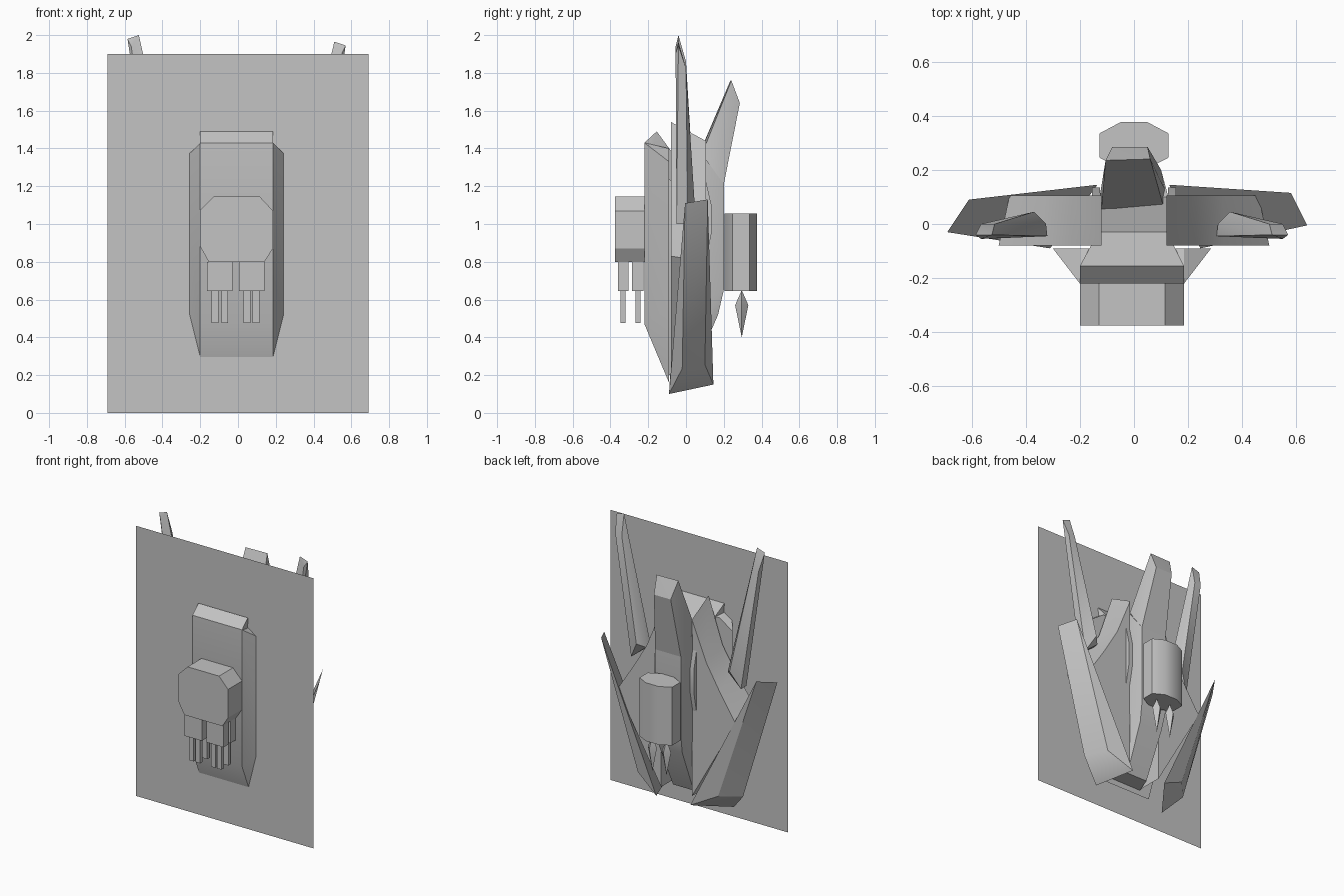
import bpy, bmesh, math

if "Cube" in bpy.data.objects:
    bpy.data.objects.remove(bpy.data.objects["Cube"])

grey = bpy.data.materials.new("plain grey")
grey.diffuse_color = (0.55, 0.55, 0.55, 1)
grey.use_nodes = True
grey.node_tree.nodes["Principled BSDF"].inputs["Base Color"].default_value = grey.diffuse_color


def finish(name, bm):
    bmesh.ops.recalc_face_normals(bm, faces=bm.faces)
    me = bpy.data.meshes.new(name)
    bm.to_mesh(me)
    bm.free()
    me.materials.append(grey)
    ob = bpy.data.objects.new(name, me)
    bpy.context.collection.objects.link(ob)
    bpy.ops.object.select_all(action='DESELECT')
    ob.select_set(True)
    bpy.context.view_layer.objects.active = ob
    bpy.ops.object.shade_smooth_by_angle(angle=math.radians(30))
    return ob


def hull(name, pts):
    """Faceted solid around a few corner points."""
    bm = bmesh.new()
    vs = [bm.verts.new(p) for p in pts]
    res = bmesh.ops.convex_hull(bm, input=vs)
    loose = [v for v in bm.verts if not v.link_faces]
    bmesh.ops.delete(bm, geom=loose, context='VERTS')
    bmesh.ops.dissolve_limit(bm, angle_limit=math.radians(2),
                             verts=bm.verts, edges=bm.edges)
    return finish(name, bm)


def loft(name, a, b):
    """Solid between two matching outlines."""
    bm = bmesh.new()
    va = [bm.verts.new(p) for p in a]
    vb = [bm.verts.new(p) for p in b]
    n = len(a)
    bm.faces.new(va)
    bm.faces.new(vb[::-1])
    for i in range(n):
        j = (i + 1) % n
        bm.faces.new((va[i], va[j], vb[j], vb[i]))
    return finish(name, bm)


def box(name, x0, x1, y0, y1, z0, z1):
    return hull(name, [(x, y, z) for x in (x0, x1) for y in (y0, y1) for z in (z0, z1)])


# flat backing panel
bm = bmesh.new()
bm.faces.new([bm.verts.new((x, -0.147, z)) for x, z in
              ((-.69, 0), (.69, 0), (.69, 1.9), (-.69, 1.9))])
finish("backing_panel", bm)

# front body with sloping sides and bottom
XL, XR = -0.2, 0.185
pts = []
for x, wide in ((XL, -.30), (XR, .285)):
    pts += [(x, -.22, .47), (x, -.22, 1.43), (x, -.09, .16), (x, -.09, 1.40),
            (wide, -.09, .56), (wide, -.09, 1.33)]
hull("front_body", pts)

# ridge on top of the body
hull("body_ridge", [(x * k, y, z) for x in (XL, XR) for y, z, k in
     ((-.22, 1.43, 1), (-.155, 1.49, 1), (-.03, 1.32, .66), (-.03, 1.2, .66), (-.2, 1.3, 1))])

# front pod with cut corners
outline = [(-.13, 1.145), (.115, 1.145), (.185, 1.07), (.185, .87),
           (.14, .8), (-.155, .8), (-.2, .88), (-.2, 1.075)]
loft("front_pod", [(x, -.375, z) for x, z in outline], [(x, -.215, z) for x, z in outline])

# blocks and prongs hanging below the pod
for y0, y1 in ((-.36, -.305), (-.285, -.225)):
    ym = (y0 + y1) / 2
    for x0, x1 in ((-.165, -.03), (.005, .14)):
        box("pod_block", x0, x1, y0, y1, .645, .8)
    for x in (-.121, -.07, .048, .095):
        box("pod_prong", x - .018, x + .018, ym - .013, ym + .013, .475, .645)

# rear column
hull("rear_column", [(s * x, y, z) for s in (1, -1) for x, y, z in
     ((.127, -.09, 1.3), (.127, .1, 1.35), (.1, .2, 1.21), (.1, .2, .65),
      (.09, .17, .52), (.08, .14, .45), (.08, .03, .2), (.127, -.09, .2), (.127, .1, .6))])

# rear top fin
hull("rear_fin", [(-.127, -.02, 1.16), (.127, 0, 1.16), (-.127, .1, 1.2), (.127, .1, 1.2),
                  (-.105, .235, 1.76), (.06, .24, 1.76), (-.08, .285, 1.64),
                  (.05, .285, 1.64), (-.1, .2, 1.21), (.1, .2, 1.21)])

# rear drum
ring = [(-.127, .335), (-.05, .376), (.05, .376), (.127, .335),
        (.127, .245), (.05, .205), (-.05, .205), (-.127, .245)]
drum = loft("rear_drum", [(x, y, .645) for x, y in ring], [(x, y, 1.055) for x, y in ring])
bpy.ops.object.shade_smooth_by_angle(angle=math.radians(50))

# spikes below the drum
for cx in (-.055, .055):
    hull("drum_spike", [(cx, .295, .65), (cx, .295, .4), (cx - .035, .295, .57),
                        (cx + .035, .295, .57), (cx, .26, .57), (cx, .33, .57)])

# paired parts: the two sides differ slightly in reach
for s, side in ((-1, "left"), (1, "right")):
    L = s < 0

    # side plate
    front = [(.12, 1.54), (.23, 1.22), (.33, 1.06), (.5, .83), (.12, .2)]
    back = [(.12, 1.44), (.23, 1.17), (.33, 1.0), (.46, .8), (.12, .2)]
    loft(side + "_side_plate", [(s * x, -.08, z) for x, z in front],
         [(s * x, .105, z) for x, z in back])

    # small blade beside the column
    hull(side + "_blade", [(s * x, y, z) for x in (.125, .155) for y, z in
         ((.1, 1.25), (.135, 1.1), (.135, .95), (.1, .78))])

    # upper spike
    ox, tz = (-.005, 2.0) if L else (-.02, 1.965)
    hull(side + "_upper_spike", [(s * (x + ox), y, z) for x, y, z in
         ((.325, -.045, 1.09), (.33, 0, 1.09), (.375, .045, 1.12),
          (.44, -.05, 1.0), (.44, .01, 1.0),
          (.53, -.04, tz), (.59, -.04, tz - .02),
          (.57, -.055, tz - .06), (.52, 0, tz - .14), (.57, 0, tz - .14))])

    # lower wing
    if L:
        wing = [(.69, -.03, 1.10), (.61, .09, 1.13), (.43, -.02, .23),
                (.32, .1, .25), (.31, -.09, .10), (.135, .145, .155)]
    else:
        wing = [(.64, -.005, 1.11), (.58, .115, 1.13), (.405, -.02, .235),
                (.305, .1, .255), (.245, -.09, .10), (.13, .145, .15)]
    hull(side + "_lower_wing", [(s * x, y, z) for x, y, z in wing])
